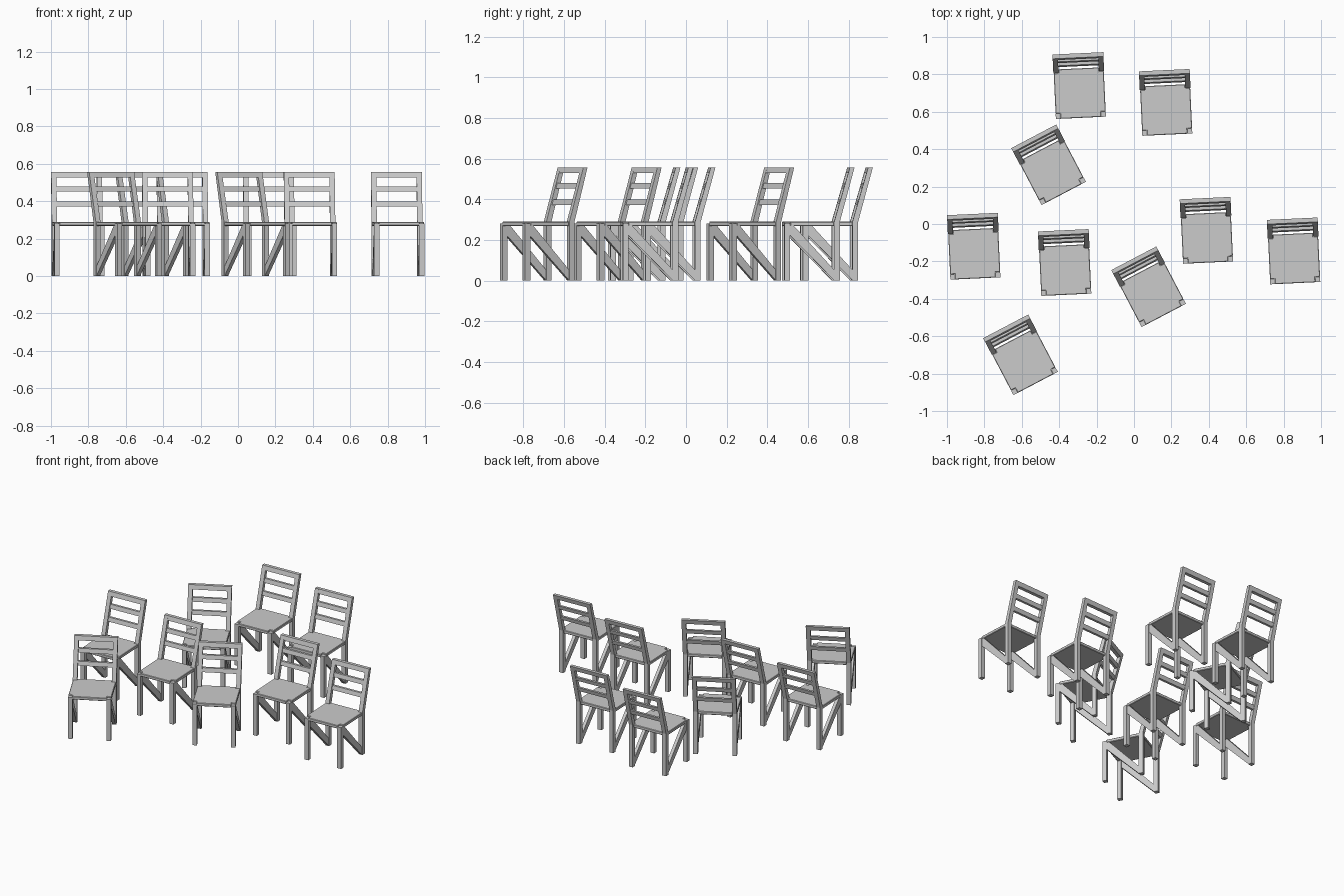
import bpy, bmesh, math
from mathutils import Matrix, Vector

if "Cube" in bpy.data.objects:
    bpy.data.objects.remove(bpy.data.objects["Cube"])

W = 0.136          # half width of a chair
T = 0.028          # leg thickness
FRONT, REAR = -0.1725, 0.100
SEAT, TOP = 0.289, 0.557
LEAN = 0.0725      # how far the backrest leans back at the top


def make_mesh(name, solids, bevel=0.0):
    """Each solid is (outline points, extrusion vector)."""
    bm = bmesh.new()
    for pts, vec in solids:
        face = bm.faces.new([bm.verts.new(p) for p in pts])
        ext = bmesh.ops.extrude_face_region(bm, geom=[face], use_keep_orig=True)
        moved = [g for g in ext["geom"] if isinstance(g, bmesh.types.BMVert)]
        bmesh.ops.translate(bm, verts=moved, vec=vec)
    bmesh.ops.recalc_face_normals(bm, faces=bm.faces)
    if bevel:
        bmesh.ops.bevel(bm, geom=bm.edges[:], offset=bevel, segments=1, affect='EDGES')
    mesh = bpy.data.meshes.new(name)
    bm.to_mesh(mesh)
    bm.free()
    return mesh


def side(profile, x0, x1):
    """Side profile of (y, z) points extruded across x."""
    return [Vector((x0, y, z)) for y, z in profile], Vector((x1 - x0, 0, 0))


def both_sides(profile, inner, outer):
    return [side(profile, inner, outer), side(profile, -outer, -inner)]


def back_y(z):
    return REAR + LEAN * (z - SEAT) / (TOP - SEAT)


def slat(z0, z1, depth, half, inset=0.0):
    b0, b1 = back_y(z0) - inset, back_y(z1) - inset
    return side([(b0 - depth, z0), (b0, z0), (b1, z1), (b1 - depth, z1)], -half, half)


parts = {}

# front legs
f = FRONT
parts["front_legs"] = make_mesh("front_legs", both_sides(
    [(f, 0), (f + T, 0), (f + T, 0.282), (f, 0.282)], W - 0.002 - T, W - 0.002))

# rear legs continuing into the leaning back posts
parts["rear_legs_and_posts"] = make_mesh("rear_legs_and_posts", both_sides(
    [(REAR - T, 0), (REAR, 0), (REAR, SEAT), (back_y(TOP), TOP),
     (back_y(TOP) - 0.023, TOP), (REAR - T, SEAT)], W - T, W))

# diagonal braces from the front leg top to the rear leg foot
parts["side_braces"] = make_mesh("side_braces", both_sides(
    [(f + 0.010, 0.272), (f + 0.044, 0.272), (REAR - 0.012, 0.036),
     (REAR - 0.012, 0.002), (REAR - 0.028, 0.002), (f + 0.010, 0.240)],
    W - 0.025, W - 0.004))

# seat with corners notched around the legs
n = W - T
half = [(n, f), (n, f + T), (W - 0.002, f + T), (W - 0.002, REAR - T), (n, REAR - T), (n, REAR - 0.008)]
outline = half + [(-x, y) for x, y in reversed(half)]
parts["seat"] = make_mesh("seat", [([Vector((x, y, 0.269)) for x, y in outline],
                                    Vector((0, 0, 0.021)))], bevel=0.003)

# backrest rail and slats
parts["top_rail"] = make_mesh("top_rail", [slat(TOP - 0.029, TOP, 0.023, n + 0.001)])
parts["back_slats"] = make_mesh("back_slats", [
    slat(z, z + 0.027, 0.016, n + 0.003, 0.003) for z in (0.452, 0.373)])

# chair placements: x, y, turn in degrees
SLIGHT, TURNED = 2.7, 27.7
chairs = [
    (-0.292, 0.740, SLIGHT), (0.170, 0.650, SLIGHT), (-0.456, 0.316, TURNED),
    (-0.856, -0.119, SLIGHT), (-0.370, -0.206, SLIGHT), (0.388, -0.034, SLIGHT),
    (0.854, -0.144, SLIGHT), (0.079, -0.336, TURNED), (-0.606, -0.700, TURNED)]

for i, (x, y, turn) in enumerate(chairs, 1):
    place = Matrix.Translation((x, y, 0)) @ Matrix.Rotation(math.radians(turn), 4, 'Z')
    for name, mesh in parts.items():
        obj = bpy.data.objects.new(f"chair_{i}_{name}", mesh)
        obj.matrix_world = place
        bpy.context.collection.objects.link(obj)
